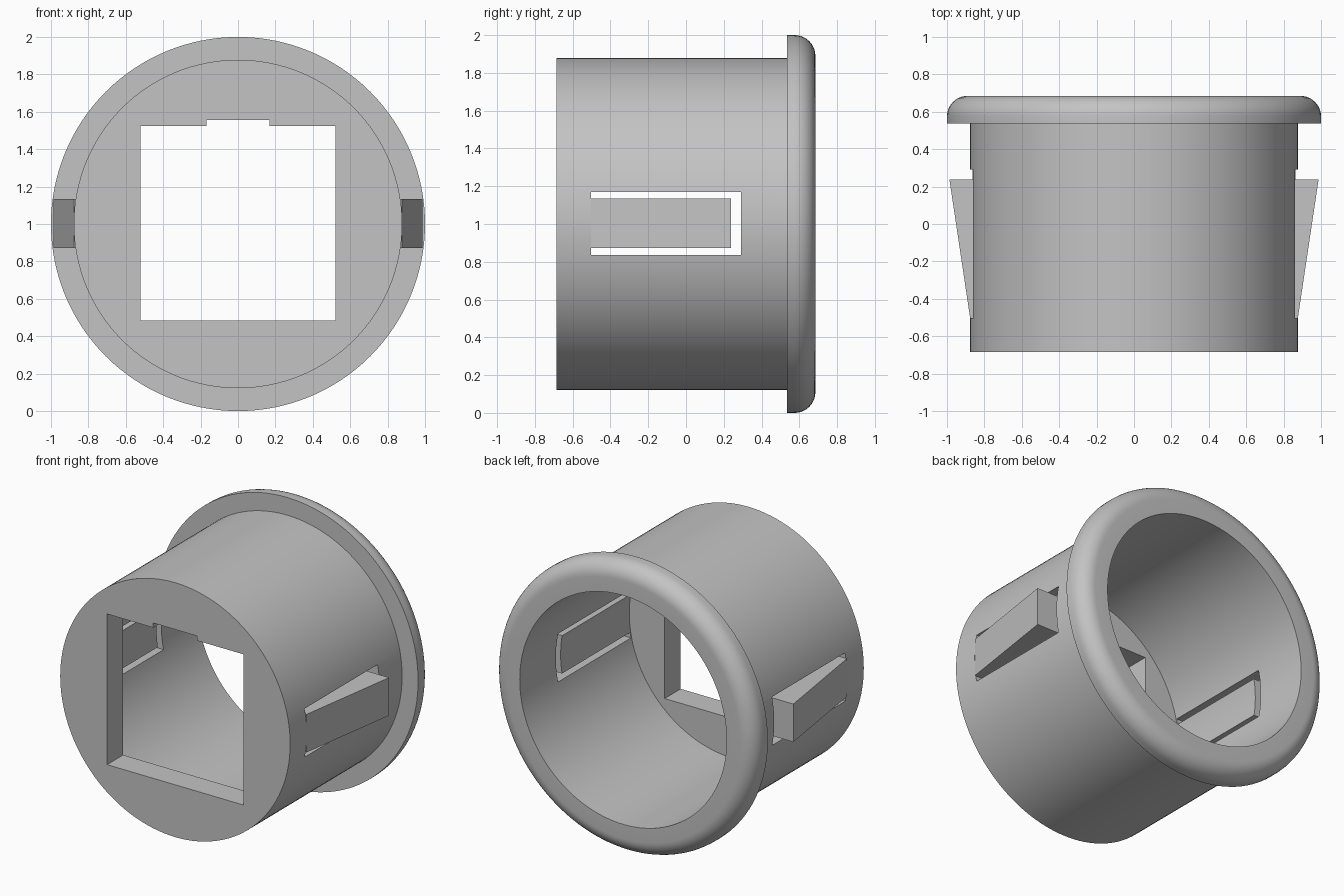
import bpy, bmesh
from math import pi, cos, sin
from mathutils import Vector

old = bpy.data.objects.get("Cube")
if old:
    bpy.data.objects.remove(old, do_unlink=True)

MID = 1.003          # height of the window and clip centre
OUTER, BORE = 0.878, 0.79
FRONT, BACK = -0.685, 0.685
SLOT_START = -0.504

grey = bpy.data.materials.new("plain_grey")
grey.use_nodes = True
colour = (0.55, 0.55, 0.55, 1)
grey.diffuse_color = colour
grey.node_tree.nodes["Principled BSDF"].inputs["Base Color"].default_value = colour


def finish(bm, name):
    bmesh.ops.recalc_face_normals(bm, faces=bm.faces)
    mesh = bpy.data.meshes.new(name)
    bm.to_mesh(mesh)
    bm.free()
    mesh.materials.append(grey)
    obj = bpy.data.objects.new(name, mesh)
    bpy.context.collection.objects.link(obj)
    return obj


def lathe(name, profile, steps=128):
    """Revolve (radius, y) points about the horizontal axis at z = 1."""
    bm = bmesh.new()
    verts = [bm.verts.new((r, y, 0)) for r, y in profile]
    edges = [bm.edges.new(pair) for pair in zip(verts, verts[1:])]
    bmesh.ops.spin(bm, geom=verts + edges, cent=(0, 0, 0), axis=(0, 1, 0),
                   angle=2 * pi, steps=steps)
    bmesh.ops.remove_doubles(bm, verts=bm.verts, dist=0.0001)
    bmesh.ops.translate(bm, verts=bm.verts, vec=(0, 0, 1))
    return finish(bm, name)


def prism(name, outline, z0, z1):
    """Extrude an (x, y) outline upwards."""
    bm = bmesh.new()
    face = bm.faces.new([bm.verts.new((x, y, z0)) for x, y in outline])
    top = bmesh.ops.extrude_face_region(bm, geom=[face])["geom"]
    bmesh.ops.translate(bm, verts=[v for v in top if isinstance(v, bmesh.types.BMVert)],
                        vec=Vector((0, 0, z1 - z0)))
    return finish(bm, name)


def box(name, x0, x1, y0, y1, z0, z1):
    return prism(name, [(x0, y0), (x1, y0), (x1, y1), (x0, y1)], z0, z1)


def cut(obj, cutter):
    cutter.hide_render = True
    mod = obj.modifiers.new("cut", 'BOOLEAN')
    mod.operation, mod.solver, mod.object = 'DIFFERENCE', 'EXACT', cutter
    bpy.context.view_layer.objects.active = obj
    bpy.ops.object.modifier_apply(modifier=mod.name)
    bpy.data.objects.remove(cutter, do_unlink=True)


def smooth(obj):
    bpy.ops.object.select_all(action='DESELECT')
    obj.select_set(True)
    bpy.context.view_layer.objects.active = obj
    bpy.ops.object.shade_smooth_by_angle(angle=pi / 6)


# Cup-shaped barrel with a rounded flange at the back
fillet = 0.11
arc = [(1 - fillet + fillet * cos(a), BACK - fillet + fillet * sin(a))
       for a in (i * pi / 20 for i in range(11))]
body = lathe("flanged_barrel", [(0, FRONT), (OUTER, FRONT), (OUTER, 0.536), (1, 0.536),
                                *arc, (BORE, BACK), (BORE, -0.51), (0, -0.51)])

# Square window with a shallow notch in its top edge
cut(body, box("window_cutter", -0.52, 0.52, -0.8, -0.4, MID - 0.52, MID + 0.52))
cut(body, box("notch_cutter", -0.168, 0.168, -0.8, -0.4, MID + 0.4, 1.555))

# Side slots, each holding a wedge-shaped snap clip
for side, label in ((1, "left"), (-1, "right")):
    cut(body, box("slot_cutter", side * 0.6, side * 1.1, SLOT_START, 0.292,
                  MID - 0.167, MID + 0.167))
    clip = prism(label + "_snap_clip",
                 [(side * 0.7, SLOT_START), (side * 0.876, SLOT_START),
                  (side * 0.987, 0.239), (side * 0.7, 0.239)],
                 MID - 0.131, MID + 0.131)
    cut(clip, lathe("bore_cutter", [(0, -0.9), (BORE, -0.9), (BORE, 0.9), (0, 0.9)]))
    smooth(clip)

smooth(body)
